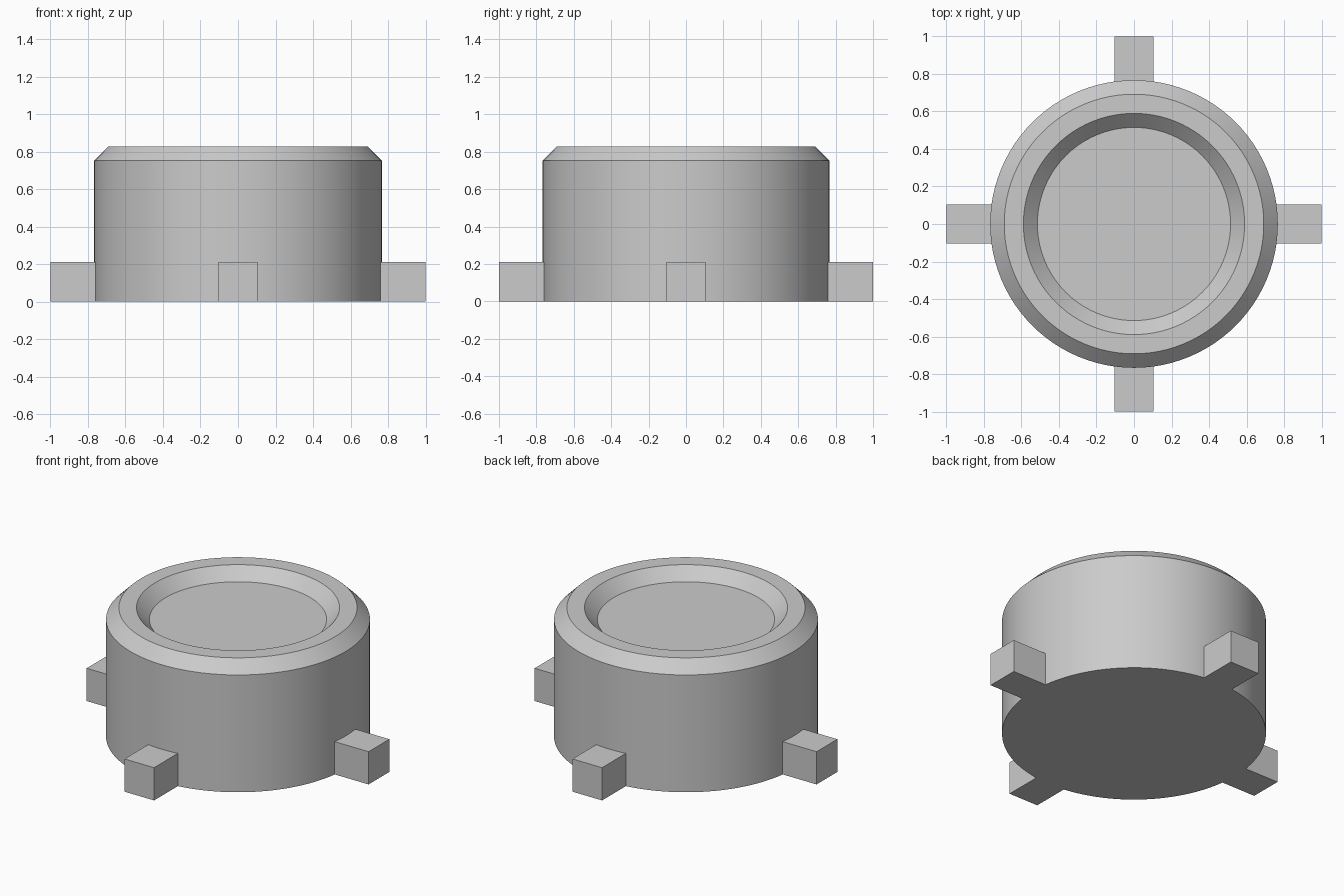
import bpy
import bmesh
from math import pi, radians, cos, sin
from mathutils import Matrix

default_cube = bpy.data.objects.get("Cube")
if default_cube:
    bpy.data.objects.remove(default_cube, do_unlink=True)

SEGMENTS = 96
FOOT = 0.21          # width and height of each foot
REACH = 1.0          # outer end of each foot
FOOT_START = 0.72    # inner end, buried in the body

grey = bpy.data.materials.new("light grey")
grey.use_nodes = True
grey.diffuse_color = (0.6, 0.6, 0.6, 1)
grey.node_tree.nodes["Principled BSDF"].inputs["Base Color"].default_value = grey.diffuse_color


def add_object(name, bm):
    bmesh.ops.recalc_face_normals(bm, faces=bm.faces)
    mesh = bpy.data.meshes.new(name)
    bm.to_mesh(mesh)
    bm.free()
    mesh.materials.append(grey)
    obj = bpy.data.objects.new(name, mesh)
    bpy.context.collection.objects.link(obj)
    return obj


# Round body: chamfered rim and a shallow dished top, as stacked rings
profile = [(0.767, 0), (0.767, 0.752), (0.692, 0.827), (0.59, 0.827), (0.515, 0.752)]
bm = bmesh.new()
rings = []
for radius, z in profile:
    angles = [2 * pi * i / SEGMENTS for i in range(SEGMENTS)]
    rings.append([bm.verts.new((radius * cos(a), radius * sin(a), z)) for a in angles])
for low, high in zip(rings, rings[1:]):
    for i in range(SEGMENTS):
        j = (i + 1) % SEGMENTS
        bm.faces.new((low[i], low[j], high[j], high[i]))
bm.faces.new(rings[0])
bm.faces.new(rings[-1])
body = add_object("body", bm)
body.data.polygons.foreach_set("use_smooth", [True] * len(body.data.polygons))
body.data.set_sharp_from_angle(angle=radians(30))

# Four block feet around the base
for i, side in enumerate(("left", "back", "right", "front")):
    bm = bmesh.new()
    bmesh.ops.create_cube(bm, size=1)
    bmesh.ops.scale(bm, vec=(REACH - FOOT_START, FOOT, FOOT), verts=bm.verts)
    bmesh.ops.translate(bm, vec=((REACH + FOOT_START) / 2, 0, FOOT / 2), verts=bm.verts)
    bmesh.ops.rotate(bm, cent=(0, 0, 0), matrix=Matrix.Rotation(i * pi / 2, 3, "Z"), verts=bm.verts)
    add_object(side + "_foot", bm)
